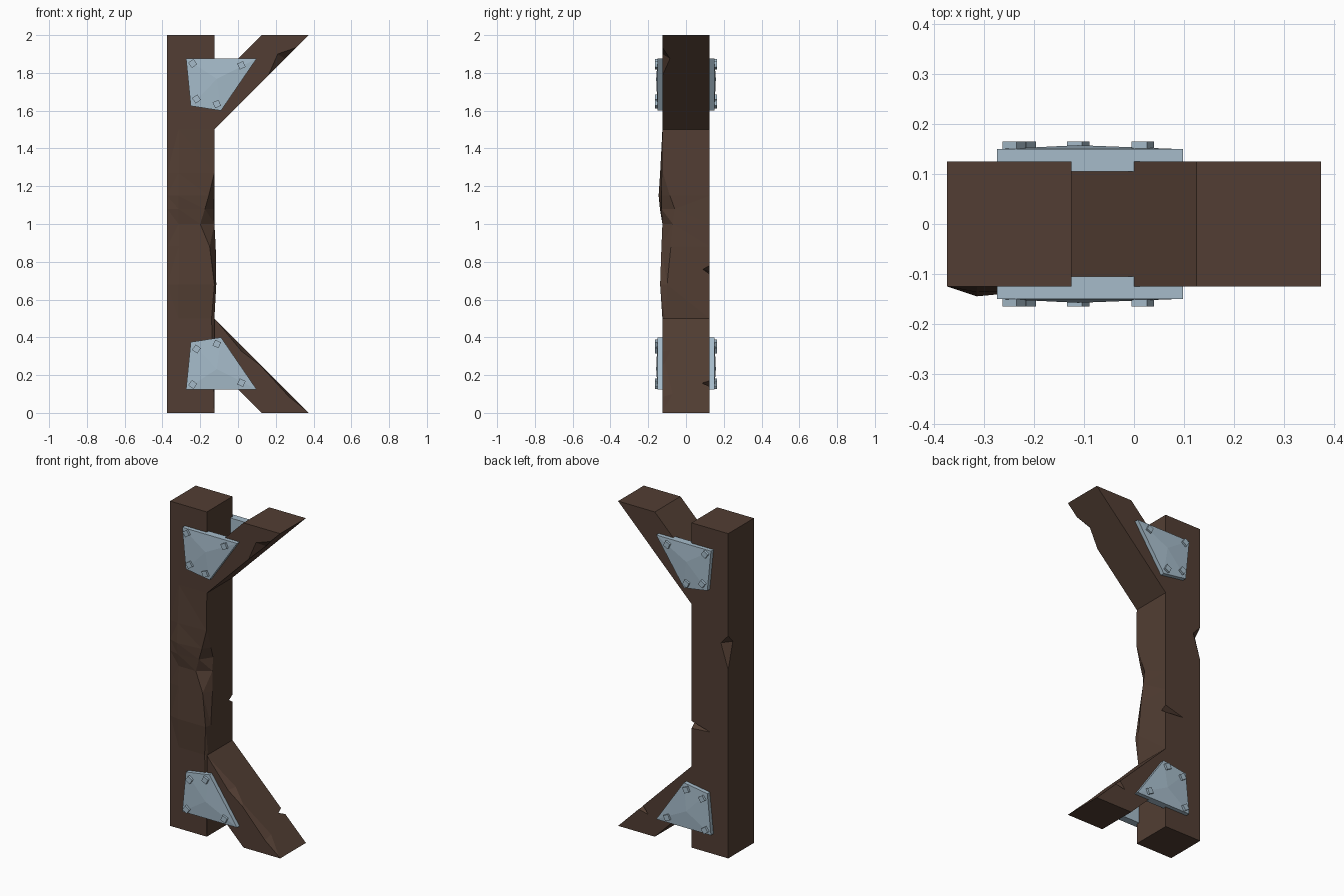
import bpy, bmesh
from math import radians
from mathutils import Vector, Matrix

if "Cube" in bpy.data.objects:
    bpy.data.objects.remove(bpy.data.objects["Cube"])


def material(name, rgb):
    m = bpy.data.materials.new(name)
    m.diffuse_color = (*rgb, 1)
    m.use_nodes = True
    m.node_tree.nodes["Principled BSDF"].inputs["Base Color"].default_value = m.diffuse_color
    return m


WOOD = material("dark_wood", (0.085, 0.048, 0.033))
STEEL = material("plate_steel", (0.38, 0.50, 0.59))


def finish(bm, name, mat):
    bmesh.ops.recalc_face_normals(bm, faces=bm.faces)
    me = bpy.data.meshes.new(name)
    bm.to_mesh(me)
    bm.free()
    ob = bpy.data.objects.new(name, me)
    if mat:
        me.materials.append(mat)
    bpy.context.collection.objects.link(ob)
    return ob


def chip(ob, a, b, p, q):
    """Cut a wedge from an edge: a, b lie on the edge, p, q on its two faces."""
    a, b, p, q = map(Vector, (a, b, p, q))
    m, d = (p + q) / 2, (p - q) * 0.3
    bm = bmesh.new()
    vs = [bm.verts.new(v) for v in (a + (a - m) * 0.1, b + (b - m) * 0.1, p + d, q - d)]
    for i in range(4):
        bm.faces.new(vs[:i] + vs[i + 1:])
    cutter = finish(bm, "chip_cutter", None)
    cutter.hide_render = True
    mod = ob.modifiers.new("chip", 'BOOLEAN')
    mod.operation, mod.solver, mod.object = 'DIFFERENCE', 'EXACT', cutter
    deps = bpy.context.evaluated_depsgraph_get()
    me = bpy.data.meshes.new_from_object(ob.evaluated_get(deps))
    ob.modifiers.clear()
    ob.data = me
    bpy.data.objects.remove(cutter)


def prism(profile, y0, y1, name, mat, bulge=0.0):
    """Extrude an x-z outline from y0 to y1, raising the middle of the y1 side."""
    bm = bmesh.new()
    inner = [bm.verts.new((x, y0, z)) for x, z in profile]
    outer = [bm.verts.new((x, y1, z)) for x, z in profile]
    n = len(profile)
    bm.faces.new(inner)
    for i in range(n):
        bm.faces.new((inner[i], inner[(i + 1) % n], outer[(i + 1) % n], outer[i]))
    cap = bm.faces.new(outer)
    if bulge:
        mid = bmesh.ops.poke(bm, faces=[cap])["verts"][0]
        mid.co.y += bulge
    return finish(bm, name, mat)


# post: stacked sections (z, front ridge y, chip point on front, chip point on right side)
H = 0.125
rows = [
    (0.00, -H, (-H, -H), (-H, -H)),
    (0.50, -H, (-0.14, -H), (-H, -0.112)),
    (0.68, -0.137, (-0.125, -0.137), (-0.115, -0.10)),
    (0.88, -0.13, (-0.15, -0.130), (-0.118, -0.08)),
    (1.00, -0.125, (-0.20, -0.125), (-0.125, -0.07)),
    (1.08, -0.138, (-0.175, -0.13), (-0.128, -0.06)),
    (1.15, -0.145, (-0.155, -0.13), (-0.125, -0.085)),
    (1.27, -0.137, (-H, -0.128), (-H, -0.122)),
    (1.50, -H, (-H, -H), (-H, -H)),
    (2.00, -H, (-H, -H), (-H, -H)),
]
bm = bmesh.new()
rings = []
for z, ridge, front, side in rows:
    pts = [(-0.375, H), (-0.375, -H), (-0.315, ridge), front, side, (-H, H)]
    rings.append([bm.verts.new((x, y, z)) for x, y in pts])
for lo, hi in zip(rings, rings[1:]):
    for i in range(6):
        j = (i + 1) % 6
        bm.faces.new((lo[i], lo[j], hi[j], hi[i]))
bm.faces.new(rings[0])
bm.faces.new(rings[-1])
bmesh.ops.remove_doubles(bm, verts=bm.verts, dist=0.0005)
bmesh.ops.triangulate(bm, faces=[f for f in bm.faces if len(f.verts) == 4])
post = finish(bm, "post", WOOD)
chip(post, (-0.375, H, 1.37), (-0.375, H, 1.16), (-0.325, H, 1.315), (-0.375, 0.08, 1.32))
chip(post, (-H, H, 0.78), (-H, H, 0.735), (-0.25, H, 0.745), (-H, 0.09, 0.76))

# diagonal braces, one at each end
outline = [(0.125, 0), (0.375, 0), (-H, 0.5), (-H, 0.25)]
lower = prism(outline, -H, H, "lower_brace", WOOD)
upper = prism([(x, 2 - z) for x, z in outline], -H, H, "upper_brace", WOOD)

# worn edges of the braces
chip(lower, (-0.12, -H, 0.495), (0.14, -H, 0.235), (0.02, -H, 0.325), (0.04, -0.08, 0.335))
chip(lower, (0.06, -H, 0.315), (0.368, -H, 0.007), (0.27, -H, 0.085), (0.275, -0.07, 0.10))
chip(lower, (0.205, H, 0.17), (0.235, H, 0.14), (0.17, H, 0.125), (0.217, 0.085, 0.158))
chip(upper, (0.31, -H, 1.935), (0.16, -H, 1.785), (0.21, -H, 1.90), (0.25, -0.085, 1.875))

# steel joint plates with square bolts, mirrored front/back and top/bottom
plate = [(-0.275, 0.125), (0.098, 0.125), (-0.09, 0.40), (-0.25, 0.375)]
bolts = [(-0.24, 0.15, 35), (0.018, 0.16, 25), (-0.112, 0.365, 25), (-0.22, 0.338, 35)]
for end, flip in (("lower", False), ("upper", True)):
    for side, s in (("front", -1), ("back", 1)):
        zf = (lambda z: 2 - z) if flip else (lambda z: z)
        prism([(x, zf(z)) for x, z in plate], s * 0.105, s * 0.15,
              f"{end}_{side}_plate", STEEL, s * 0.008)
        bm = bmesh.new()
        for x, z, ang in bolts:
            mat = (Matrix.Translation((x, s * 0.154, zf(z)))
                   @ Matrix.Rotation(radians(-ang if flip else ang), 4, 'Y')
                   @ Matrix.Diagonal((0.034, 0.022, 0.034, 1)))
            bmesh.ops.create_cube(bm, size=1, matrix=mat)
        finish(bm, f"{end}_{side}_bolts", STEEL)
